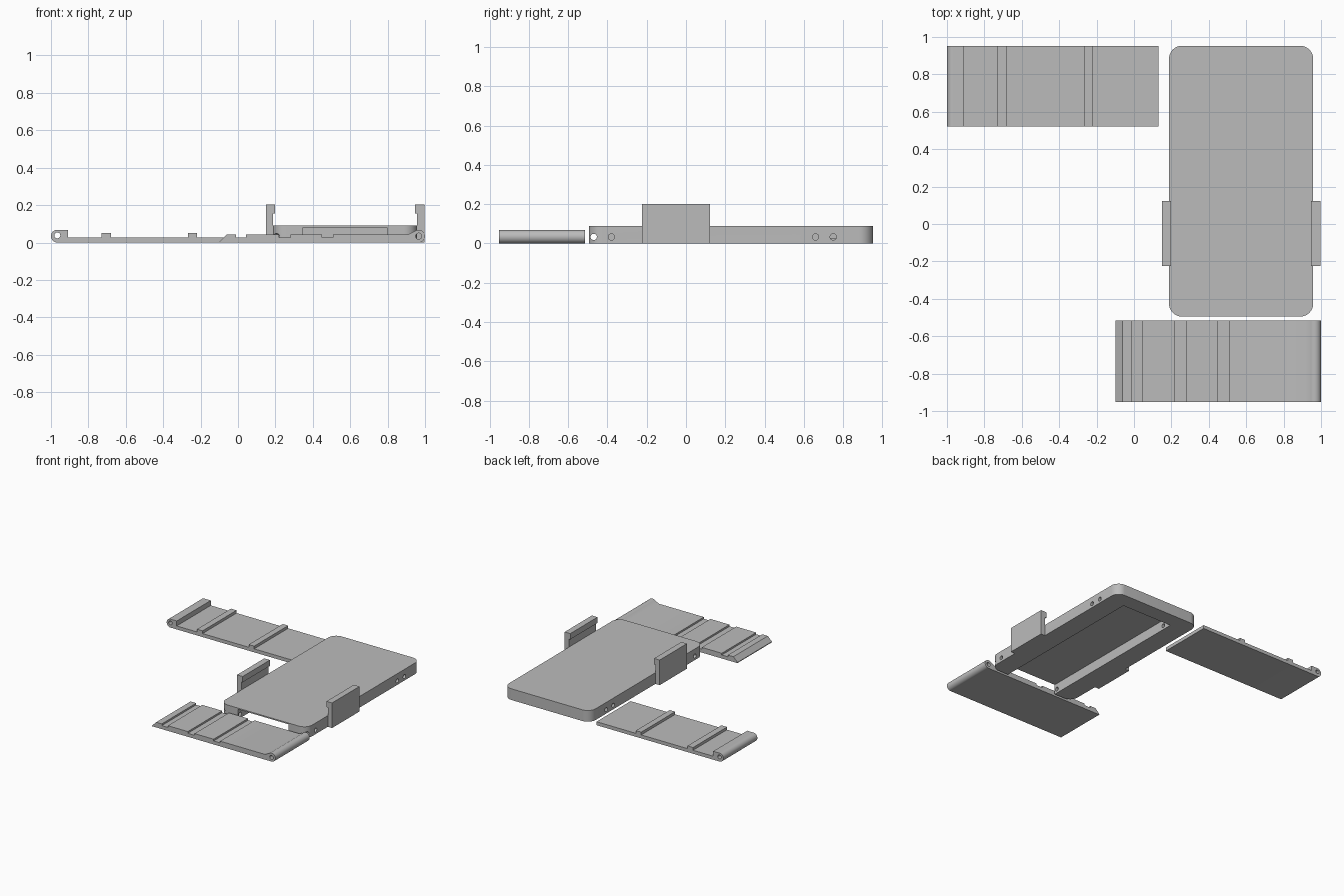
import bpy, bmesh
from math import sin, cos, pi, radians
from mathutils import Matrix

if "Cube" in bpy.data.objects:
    bpy.data.objects.remove(bpy.data.objects["Cube"], do_unlink=True)

grey = bpy.data.materials.new("plain grey")
grey.use_nodes = True
grey.diffuse_color = (0.5, 0.5, 0.5, 1)
grey.node_tree.nodes["Principled BSDF"].inputs["Base Color"].default_value = (0.5, 0.5, 0.5, 1)


def arc(cx, cy, r, start, end, steps=12):
    """Points on an arc, angles in degrees."""
    angles = [radians(start + (end - start) * i / steps) for i in range(steps + 1)]
    return [(cx + r * cos(a), cy + r * sin(a)) for a in angles]


def finish(bm, name):
    bmesh.ops.recalc_face_normals(bm, faces=bm.faces)
    mesh = bpy.data.meshes.new(name)
    bm.to_mesh(mesh)
    bm.free()
    mesh.materials.append(grey)
    obj = bpy.data.objects.new(name, mesh)
    bpy.context.collection.objects.link(obj)
    return obj


def extrude(name, profile, low, high, axis):
    """Extrude a closed outline along y (x, z points) or z (x, y points)."""
    bm = bmesh.new()
    place = (lambda a, b: (a, low, b)) if axis == "y" else (lambda a, b: (a, b, low))
    face = bm.faces.new([bm.verts.new(place(a, b)) for a, b in profile])
    moved = bmesh.ops.extrude_face_region(bm, geom=[face])["geom"]
    step = (0, high - low, 0) if axis == "y" else (0, 0, high - low)
    bmesh.ops.translate(bm, vec=step, verts=[v for v in moved if isinstance(v, bmesh.types.BMVert)])
    return finish(bm, name)


def box_cutter(x0, x1, y0, y1, z0, z1):
    return extrude("cutter", [(x0, z0), (x1, z0), (x1, z1), (x0, z1)], y0, y1, "y")


def pin_cutter(centre, length, axis):
    bm = bmesh.new()
    turn = Matrix.Rotation(pi / 2, 4, "Y" if axis == "x" else "X")
    bmesh.ops.create_cone(bm, cap_ends=True, segments=24, radius1=PIN, radius2=PIN,
                          depth=length, matrix=Matrix.Translation(centre) @ turn)
    return finish(bm, "cutter")


def cut(obj, cutters):
    bpy.context.view_layer.objects.active = obj
    for cutter in cutters:
        mod = obj.modifiers.new("cut", "BOOLEAN")
        mod.operation, mod.solver, mod.object = "DIFFERENCE", "EXACT", cutter
        bpy.ops.object.modifier_apply(modifier=mod.name)
        bpy.data.objects.remove(cutter, do_unlink=True)


def smooth(obj):
    bpy.ops.object.select_all(action="DESELECT")
    obj.select_set(True)
    bpy.context.view_layer.objects.active = obj
    bpy.ops.object.shade_smooth_by_angle(angle=radians(30))


PIN = 0.016
LEFT, RIGHT, FRONT, BACK, TOP = 0.187, 0.958, -0.495, 0.953, 0.09
MID = (LEFT + RIGHT) / 2
HINGE_R = 0.034

# Main body: rounded slab with an underside channel open at the front
R = 0.07
outline = (arc(RIGHT - R, BACK - R, R, 0, 90) + arc(LEFT + R, BACK - R, R, 90, 180)
           + arc(LEFT + R, FRONT + R, R, 180, 270) + arc(RIGHT - R, FRONT + R, R, 270, 360))
body = extrude("body", outline, 0, TOP, "z")
cutters = [box_cutter(MID - 0.225, MID + 0.225, FRONT - 0.1, 0.83, -0.1, 0.08)]
# Hinge pin holes run through the sides, detents are blind
for y in (-0.47, 0.75):
    cutters.append(pin_cutter((MID, y, 0.033), 1.2, "x"))
for y in (-0.38, 0.66):
    for x in (LEFT, RIGHT):
        cutters.append(pin_cutter((x, y, 0.033), 0.06, "x"))
cut(body, cutters)
smooth(body)

# Hooked side clips
for name, side in (("left_clip", 1), ("right_clip", -1)):
    half = (RIGHT - LEFT) / 2
    hook = [(half, 0), (half + 0.038, 0), (half + 0.038, 0.202), (half - 0.012, 0.202),
            (half - 0.012, 0.155), (half, 0.155)]
    extrude(name, [(MID + side * a, z) for a, z in hook], -0.225, 0.122, "y")

# Rear leg panel: raised ribs and a squared hinge barrel
cx = -1 + HINGE_R
profile = [(0.13, 0), (0.13, 0.028)]
for a, b in ((-0.22, -0.268), (-0.68, -0.73)):
    profile += [(a, 0.028), (a, 0.05), (b, 0.05), (b, 0.028)]
profile += [(-0.91, 0.028), (-0.91, 2 * HINGE_R)]
profile += arc(cx, HINGE_R, HINGE_R, 90, 270, 20)
rear_leg = extrude("rear_leg_panel", profile, 0.52, 0.953, "y")
cut(rear_leg, [pin_cutter((cx, 0.74, 0.038), 0.6, "y")])
smooth(rear_leg)

# Front leg panel: grooves, bevelled tip and a round hinge barrel
cx = 1 - HINGE_R
profile = [(-0.098, 0), (-0.098, 0.006), (-0.062, 0.042)]
for a, b in ((-0.012, 0.042), (0.22, 0.28), (0.45, 0.508)):
    profile += [(a, 0.042), (a, 0.028), (b, 0.028), (b, 0.042)]
profile += [(0.908, 0.042)] + arc(cx, HINGE_R, HINGE_R, 130, -90, 24)
front_leg = extrude("front_leg_panel", profile, -0.953, -0.515, "y")
cut(front_leg, [pin_cutter((cx, -0.73, HINGE_R), 0.6, "y")])
smooth(front_leg)
